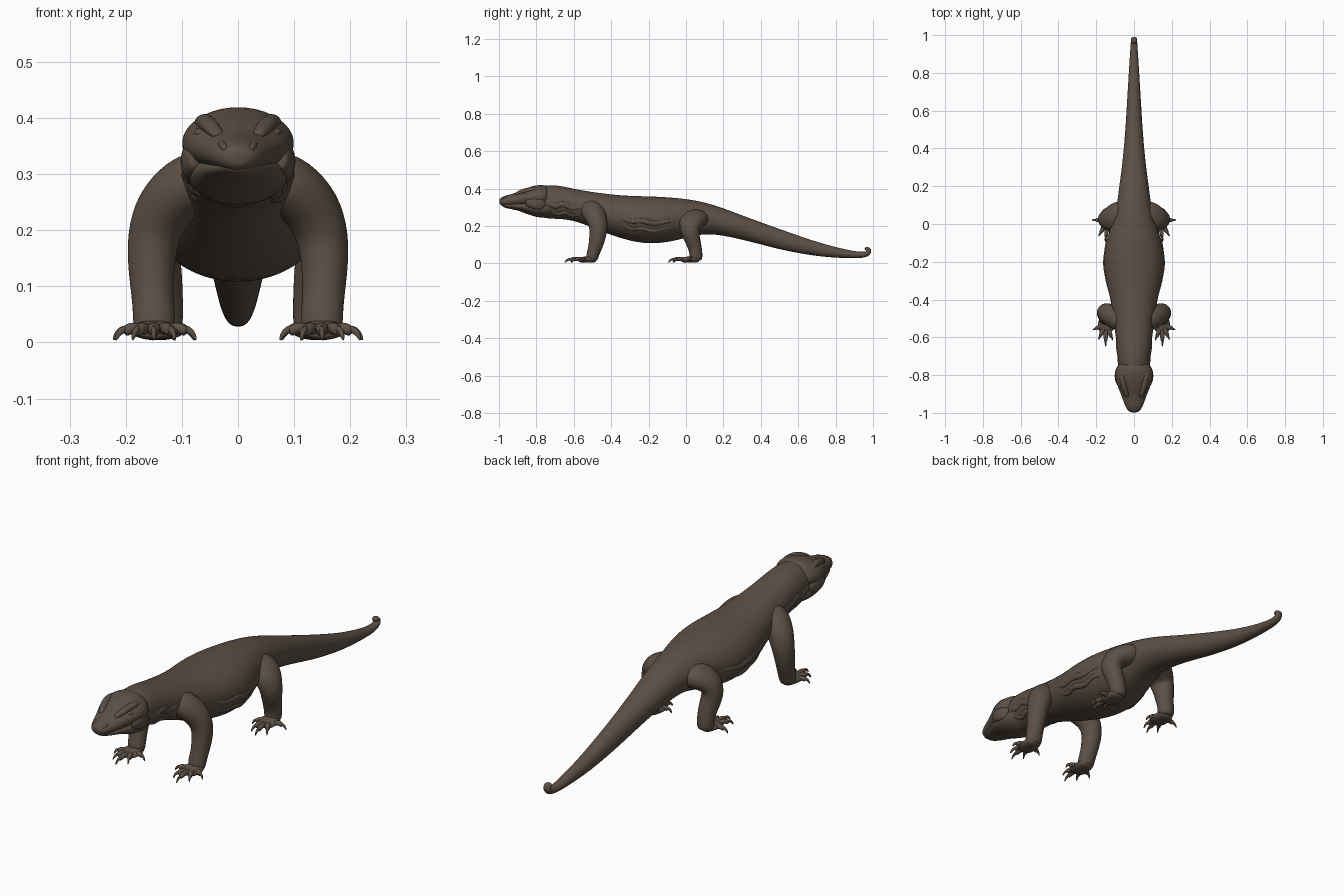
import bpy, bmesh, math
from mathutils import Vector

cube = bpy.data.objects.get("Cube")
if cube:
    bpy.data.objects.remove(cube)

skin = bpy.data.materials.new("dark brown hide")
skin.use_nodes = True
COLOUR = (0.108, 0.08, 0.06, 1)
skin.diffuse_color = COLOUR
bsdf = skin.node_tree.nodes["Principled BSDF"]
bsdf.inputs["Base Color"].default_value = COLOUR
bsdf.inputs["Roughness"].default_value = 0.8


def loft(name, stations, ref=(1, 0, 0), sides=14, mirror=False, level=2):
    """Smooth tube through (centre, half width along ref, half height)."""
    bm = bmesh.new()
    pts = [Vector(s[0]) for s in stations]
    rings = []
    for i, (c, w, h) in enumerate(stations):
        t = (pts[min(i + 1, len(pts) - 1)] - pts[max(i - 1, 0)]).normalized()
        side = Vector(ref)
        side = (side - t * side.dot(t)).normalized()
        up = t.cross(side)
        ring = []
        for k in range(sides):
            a = math.tau * k / sides
            ring.append(bm.verts.new(pts[i] + side * w * 1.03 * math.cos(a)
                                     + up * h * 1.03 * math.sin(a)))
        rings.append(ring)
    for r, q in zip(rings, rings[1:]):
        for k in range(sides):
            n = (k + 1) % sides
            bm.faces.new((r[k], r[n], q[n], q[k]))
    # Domed ends
    for ring in (rings[0], rings[-1]):
        mid = sum((v.co for v in ring), Vector()) / sides
        tip = bm.verts.new(mid)
        for k in range(sides):
            bm.faces.new((ring[k], ring[(k + 1) % sides], tip))
    bmesh.ops.recalc_face_normals(bm, faces=bm.faces)
    mesh = bpy.data.meshes.new(name)
    bm.to_mesh(mesh)
    bm.free()
    for p in mesh.polygons:
        p.use_smooth = True
    mesh.materials.append(skin)
    ob = bpy.data.objects.new(name, mesh)
    bpy.context.collection.objects.link(ob)
    if mirror:
        ob.modifiers.new("mirror", "MIRROR").use_mirror_merge = False
    sub = ob.modifiers.new("smooth", "SUBSURF")
    sub.levels = sub.render_levels = level
    return ob


def spine(rows):
    """Turn (y, bottom, top, half width) rows into loft stations."""
    return [((0, y, (b + t) / 2), w, (t - b) / 2) for y, b, t, w in rows]


# Neck, trunk and tail
BODY = [
    (-0.86, .285, .375, .06), (-0.78, .245, .415, .08), (-0.7, .24, .42, .085),
    (-0.6, .235, .395, .092), (-0.5, .2, .38, .105), (-0.4, .16, .367, .122),
    (-0.3, .125, .36, .147), (-0.2, .105, .357, .16), (-0.1, .115, .353, .148),
    (0, .14, .345, .115), (.1, .16, .325, .088), (.2, .152, .29, .077),
    (.3, .13, .252, .063), (.4, .105, .216, .053), (.5, .078, .18, .045),
    (.6, .057, .146, .039), (.7, .04, .113, .033), (.8, .031, .086, .027),
    (.9, .027, .064, .021)]
curl = [((0, .955, .046), .017, .016), ((0, .98, .058), .016, .014),
        ((0, .981, .075), .016, .013), ((0, .967, .081), .015, .011),
        ((0, .957, .074), .009, .007)]
loft("body_and_tail", spine(BODY) + curl, sides=20)

# Skull with a broad cheek line, and the narrower jaw below it
loft("upper_head", spine([
    (-.997, .315, .342, .018), (-.985, .305, .355, .036), (-.95, .302, .366, .052),
    (-.9, .302, .378, .069), (-.85, .3, .402, .09), (-.8, .292, .418, .102),
    (-.765, .295, .42, .095), (-.73, .31, .418, .07)]), sides=16)
loft("lower_jaw", spine([
    (-.982, .303, .325, .024), (-.95, .293, .325, .045), (-.9, .285, .33, .062),
    (-.85, .266, .34, .081), (-.8, .248, .345, .09), (-.75, .243, .35, .086),
    (-.7, .25, .34, .07)]), sides=16)

# Brow ridges, eyes, nostrils and cheek bulges
loft("brow_ridge", [((.034, -.915, .368), .012, .009), ((.05, -.875, .386), .016, .014),
                    ((.06, -.83, .395), .017, .015), ((.064, -.785, .39), .015, .014),
                    ((.06, -.75, .378), .01, .01)], mirror=True, sides=10)
loft("eye", [((.063, -.872, .37), .006, .006), ((.07, -.855, .374), .011, .011),
             ((.075, -.838, .373), .006, .006)], mirror=True, sides=8)
loft("nostril_bump", [((.022, -.987, .343), .006, .006), ((.026, -.972, .35), .009, .008),
                      ((.03, -.95, .355), .006, .006)], mirror=True, sides=8)
loft("cheek", [((.075, -.855, .325), .014, .02), ((.087, -.82, .325), .017, .032),
               ((.088, -.785, .32), .015, .034), ((.08, -.755, .31), .01, .022)],
     mirror=True, sides=10)


def on_body(y, angle):
    """Point on the trunk surface, angle up from the widest line."""
    for a, b in zip(BODY, BODY[1:]):
        if a[0] <= y <= b[0]:
            f = (y - a[0]) / (b[0] - a[0])
            bot, top, w = (a[k] + (b[k] - a[k]) * f for k in (1, 2, 3))
            return Vector((w * math.cos(angle), y,
                           (bot + top) / 2 + (top - bot) / 2 * math.sin(angle)))


def fold(name, y0, y1, angle, wave, size):
    """Wavy roll of loose skin along the side of the trunk."""
    steps = 12
    rows = []
    for i in range(steps + 1):
        f = i / steps
        p = on_body(y0 + (y1 - y0) * f, angle + wave * math.sin(f * 17))
        p.x -= size * 0.45
        s = size * (0.25 + 0.75 * math.sin(math.pi * f) ** 0.5 if 0 < f < 1 else 0.25)
        rows.append((p, s, s * 1.3))
    loft(name, rows, mirror=True, sides=8)


fold("flank_fold_upper", -.4, -.03, -.1, .05, .013)
fold("flank_fold_lower", -.38, -.06, -.42, .06, .012)
fold("neck_fold_upper", -.77, -.52, -.15, .12, .014)
fold("neck_fold_lower", -.74, -.54, -.65, .1, .013)

# Throat fold hanging across the chest
arc = []
for i in range(9):
    a = math.pi * (i / 8 - 1)
    arc.append(((.082 * math.cos(a), -.6 - .03 * math.sin(a), .285 + .042 * math.sin(a)),
                .02, .01))
loft("throat_fold", arc, ref=(0, 1, 0), sides=8)

# Legs, drawn on the left and mirrored; widths run front to back
loft("front_leg", [
    ((.05, -.52, .3), .055, .05), ((.095, -.5, .28), .062, .055),
    ((.135, -.475, .237), .056, .053), ((.153, -.466, .185), .048, .046),
    ((.155, -.475, .13), .043, .041), ((.152, -.487, .08), .036, .037),
    ((.149, -.5, .045), .033, .038), ((.149, -.505, .016), .031, .037)],
    ref=(0, 1, 0), mirror=True)
loft("hind_leg", [
    ((.04, .06, .245), .07, .05), ((.09, .045, .24), .073, .053),
    ((.135, .022, .215), .063, .05), ((.15, .02, .17), .048, .046),
    ((.142, .035, .125), .042, .042), ((.136, .048, .085), .036, .038),
    ((.135, .055, .045), .034, .037), ((.135, .053, .016), .033, .036)],
    ref=(0, 1, 0), mirror=True)


def foot(name, heel, tips):
    """Flat palm with five arched toes ending in hooked claws."""
    hx, hy = heel
    loft(name + "_palm", [((hx, hy + .025, .02), .026, .014), ((hx, hy, .023), .038, .019),
                          ((hx, hy - .04, .021), .045, .017),
                          ((hx, hy - .07, .016), .034, .01)], mirror=True)
    root = Vector((hx, hy - .025, 0))
    for i, (x, y) in enumerate(tips):
        reach = Vector((x, y, 0)) - root
        across = reach.cross(Vector((0, 0, 1))).normalized()

        def at(f, z):
            return root + reach * f + Vector((0, 0, z))

        loft(f"{name}_toe_{i + 1}", [
            (at(.2, .02), .013, .012), (at(.45, .024), .013, .012),
            (at(.62, .026), .012, .011), (at(.78, .018), .009, .01)],
            ref=across, sides=8, mirror=True)
        loft(f"{name}_claw_{i + 1}", [
            (at(.7, .025), .006, .007), (at(.85, .022), .006, .007),
            (at(.95, .013), .004, .005), (at(1, .004), .0015, .002)],
            ref=across, sides=8, mirror=True, level=1)


foot("front_foot", (.149, -.505),
     [(.075, -.55), (.112, -.615), (.15, -.648), (.188, -.612), (.218, -.56)])
foot("hind_foot", (.138, .045),
     [(.078, -.01), (.115, -.07), (.152, -.095), (.188, -.065), (.222, .022)])
